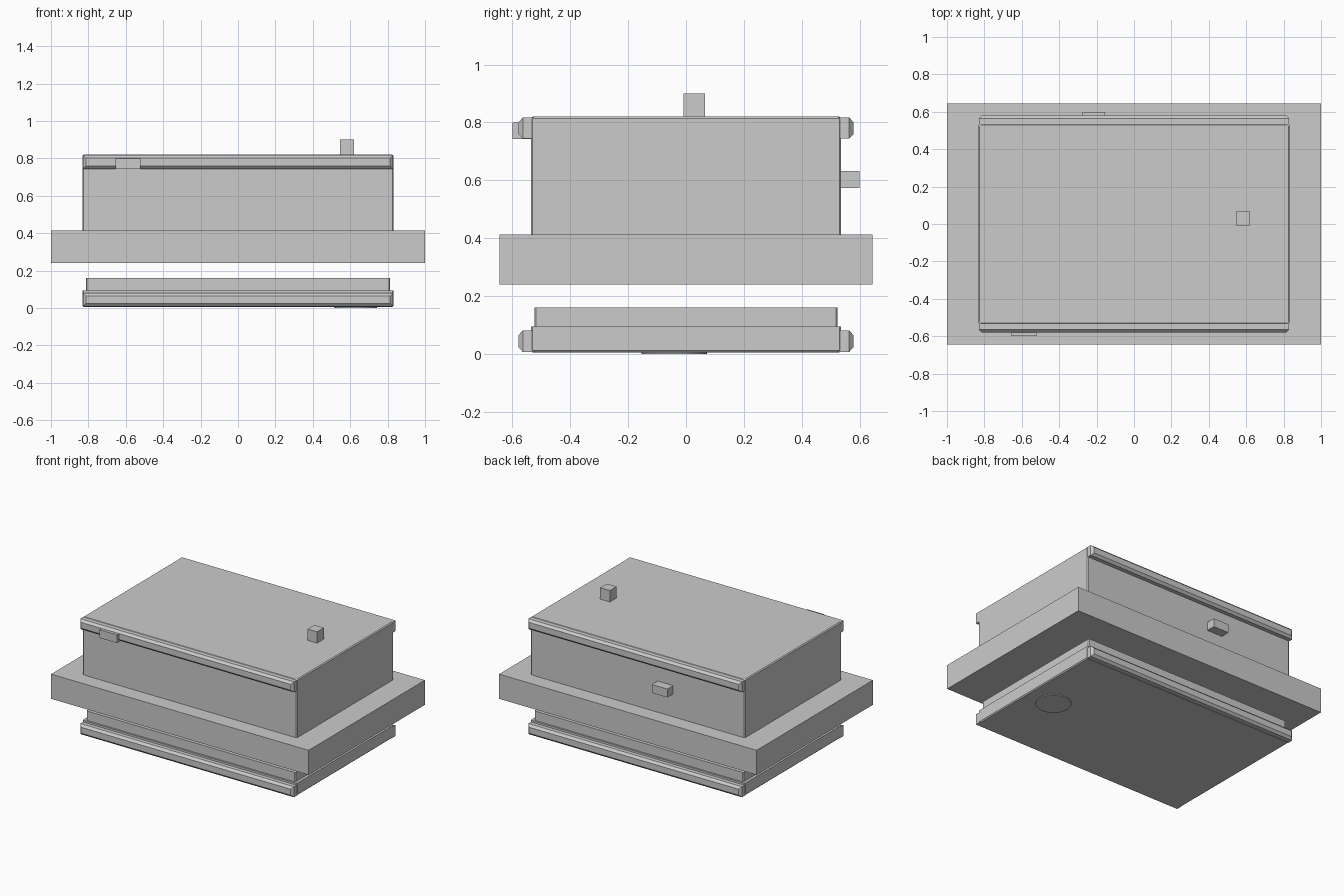
import bpy, bmesh
from mathutils import Matrix

if "Cube" in bpy.data.objects:
    bpy.data.objects.remove(bpy.data.objects["Cube"])

C = 0.006  # small edge chamfer


def finish(name, bm):
    bmesh.ops.recalc_face_normals(bm, faces=bm.faces)
    me = bpy.data.meshes.new(name)
    bm.to_mesh(me)
    bm.free()
    ob = bpy.data.objects.new(name, me)
    bpy.context.collection.objects.link(ob)
    return ob


def box(name, x0, x1, y0, y1, z0, z1):
    bm = bmesh.new()
    size = Matrix.Diagonal((x1 - x0, y1 - y0, z1 - z0, 1))
    pos = Matrix.Translation(((x0 + x1) / 2, (y0 + y1) / 2, (z0 + z1) / 2))
    bmesh.ops.create_cube(bm, size=1, matrix=pos @ size)
    return finish(name, bm)


def nested(name, rings):
    """Skin a stack of chamfered rectangles (half x, half y, z), capped at both ends."""
    bm = bmesh.new()
    loops = []
    for a, b, z in rings:
        pts = [(a, b - C), (a - C, b), (C - a, b), (-a, b - C),
               (-a, C - b), (C - a, -b), (a - C, -b), (a, C - b)]
        loops.append([bm.verts.new((x, y, z)) for x, y in pts])
    for lo, hi in zip(loops, loops[1:]):
        for i in range(8):
            j = (i + 1) % 8
            bm.faces.new((lo[i], lo[j], hi[j], hi[i]))
    bm.faces.new(loops[0])
    bm.faces.new(loops[-1])
    return finish(name, bm)


def rim(name, side, z0, z1):
    """Long edge rail with a chamfered outer face."""
    bm = bmesh.new()
    loops = []
    for y, inset in ((0.525, 0), (0.564, 0), (0.579, 0.016)):
        x = 0.83 - inset
        loops.append([bm.verts.new((px, side * y, pz)) for px, pz in
                      ((-x, z0 + inset), (x, z0 + inset), (x, z1 - inset), (-x, z1 - inset))])
    for lo, hi in zip(loops, loops[1:]):
        for i in range(4):
            j = (i + 1) % 4
            bm.faces.new((lo[i], lo[j], hi[j], hi[i]))
    bm.faces.new(loops[0])
    bm.faces.new(loops[-1])
    return finish(name, bm)


# Lower tray: floor, outer wall, stepped tongue and hollow inside
nested("lower_tray", [(0.825, 0.53, 0.005), (0.832, 0.536, 0.012), (0.832, 0.536, 0.094),
                      (0.812, 0.524, 0.094), (0.812, 0.524, 0.16),
                      (0.792, 0.504, 0.16), (0.792, 0.504, 0.045)])

# Upper shell: hollow cover open at the bottom
nested("upper_shell", [(0.792, 0.504, 0.78), (0.792, 0.504, 0.26), (0.832, 0.536, 0.26),
                       (0.832, 0.536, 0.814), (0.825, 0.53, 0.82)])

# Edge rails on front and back of both halves
for side, label in ((-1, "front"), (1, "back")):
    rim("lower_rail_" + label, side, 0.007, 0.081)
    rim("upper_rail_" + label, side, 0.744, 0.817)

# Wide slab around the middle
box("middle_slab", -1, 1, -0.645, 0.645, 0.24, 0.413)

# Small blocks passing through the shell walls
box("top_block", 0.545, 0.62, -0.008, 0.066, 0.77, 0.90)
box("front_block", -0.655, -0.52, -0.60, -0.49, 0.742, 0.80)
box("back_block", -0.275, -0.155, 0.49, 0.60, 0.573, 0.632)

# Round plug in the floor
bm = bmesh.new()
bmesh.ops.create_cone(bm, cap_ends=True, segments=32, radius1=0.113, radius2=0.113,
                      depth=0.06, matrix=Matrix.Translation((0.63, -0.04, 0.03)))
finish("floor_plug", bm)
